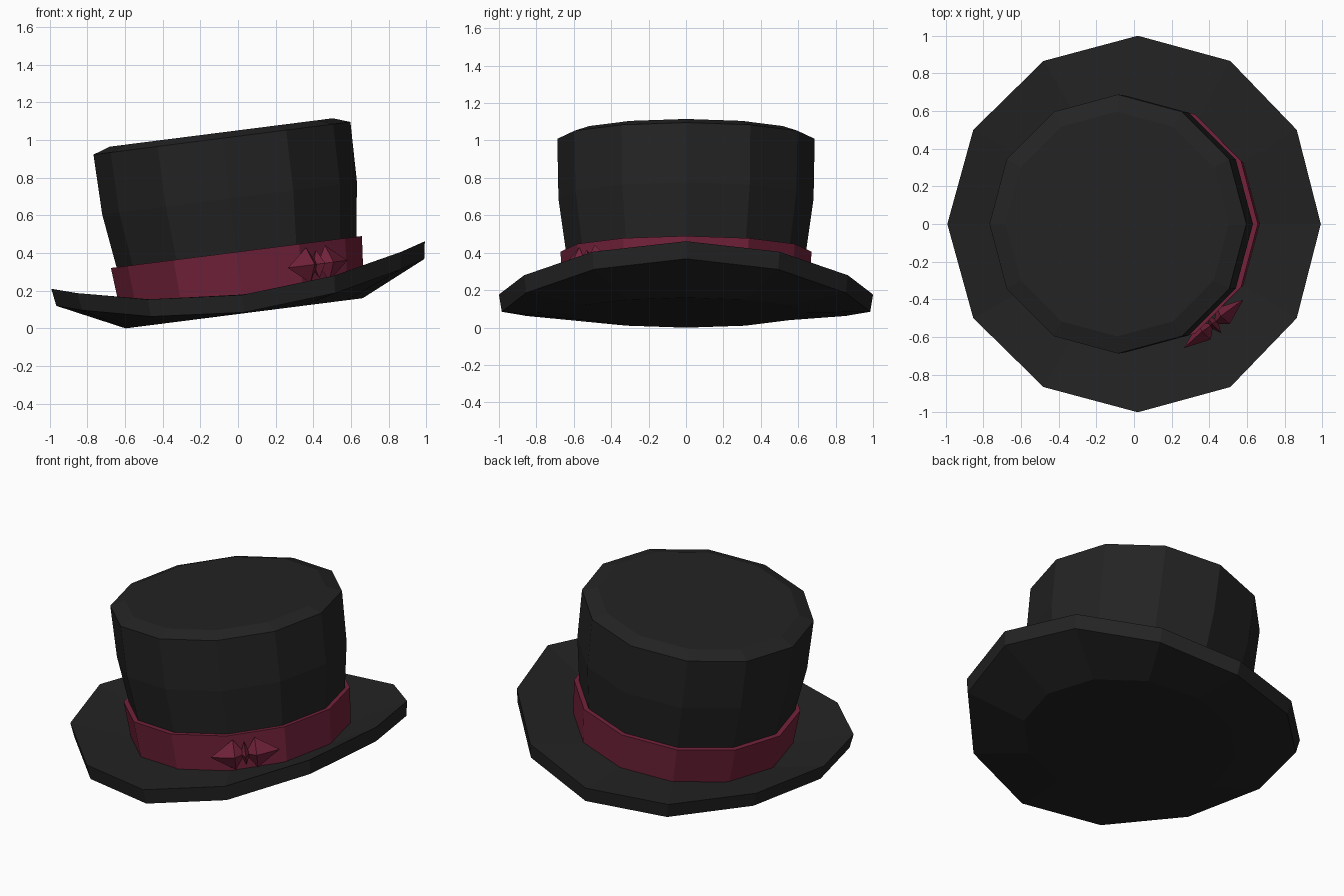
import bpy, bmesh
from math import cos, sin, pi, radians
from mathutils import Matrix, Vector

if "Cube" in bpy.data.objects:
    bpy.data.objects.remove(bpy.data.objects["Cube"], do_unlink=True)

SIDES = 12
TILT = radians(-7.25)   # the whole hat leans toward its right side
SHIFT = 0.043


def make_material(name, color):
    mat = bpy.data.materials.new(name)
    mat.use_nodes = True
    mat.diffuse_color = color
    mat.node_tree.nodes["Principled BSDF"].inputs["Base Color"].default_value = color
    return mat


def finish(bm, name, mat):
    bmesh.ops.recalc_face_normals(bm, faces=bm.faces)
    mesh = bpy.data.meshes.new(name)
    bm.to_mesh(mesh)
    bm.free()
    mesh.materials.append(mat)
    obj = bpy.data.objects.new(name, mesh)
    bpy.context.collection.objects.link(obj)
    obj.rotation_euler.y = TILT
    obj.location.x = SHIFT
    return obj


def lathe(name, profile, mat, closed=False):
    """Spin (radius, height, side lift) rings into a faceted solid."""
    bm = bmesh.new()
    rings = []
    for r, z, lift in profile:
        angles = [2 * pi * i / SIDES for i in range(SIDES)]
        rings.append([bm.verts.new((r * cos(a), r * sin(a), z + lift * cos(a) ** 2))
                      for a in angles])
    pairs = list(zip(rings, rings[1:]))
    if closed:
        pairs.append((rings[-1], rings[0]))
    else:
        bm.faces.new(rings[0])
        bm.faces.new(rings[-1])
    for low, high in pairs:
        for i in range(SIDES):
            j = (i + 1) % SIDES
            bm.faces.new((low[i], low[j], high[j], high[i]))
    return finish(bm, name, mat)


def spindle(bm, inner, middle, outer, height, depth, frame):
    """Diamond-section spindle lying along the bow's length."""
    ends = [bm.verts.new(frame @ Vector((t, 0, 0))) for t in (inner, outer)]
    ring = [bm.verts.new(frame @ Vector((middle, y, z)))
            for y, z in ((0, height), (depth, 0), (0, -height), (-depth, 0))]
    for i in range(4):
        for end in ends:
            bm.faces.new((ring[i], ring[(i + 1) % 4], end))


black = make_material("black felt", (0.017, 0.017, 0.017, 1))
burgundy = make_material("burgundy ribbon", (0.17, 0.016, 0.043, 1))

# Brim with its sides curled up
lathe("brim", [(0.635, 0.08, 0), (0.985, 0.085, 0.16),
               (1.0, 0.178, 0.16), (0.635, 0.18, 0)], black)

# Crown, flaring upward with a bevelled top
lathe("crown", [(0.63, 0.15, 0), (0.642, 0.41, 0), (0.682, 0.695, 0),
                (0.688, 1.017, 0), (0.597, 1.048, 0)], black)

# Ribbon band
lathe("ribbon_band", [(0.61, 0.16, 0), (0.65, 0.16, 0),
                      (0.672, 0.408, 0), (0.62, 0.408, 0)], burgundy, closed=True)

# Bow: two pointed wings and a slim knot
bow = bmesh.new()
frame = Matrix.Translation((0.42, -0.53, 0.29)) @ Matrix.Rotation(radians(39), 4, "Z")
for side in (-1, 1):
    spindle(bow, 0, side * 0.065, side * 0.205, 0.095, 0.055, frame)
spindle(bow, -0.028, 0, 0.028, 0.075, 0.065, frame)
finish(bow, "ribbon_bow", burgundy)
